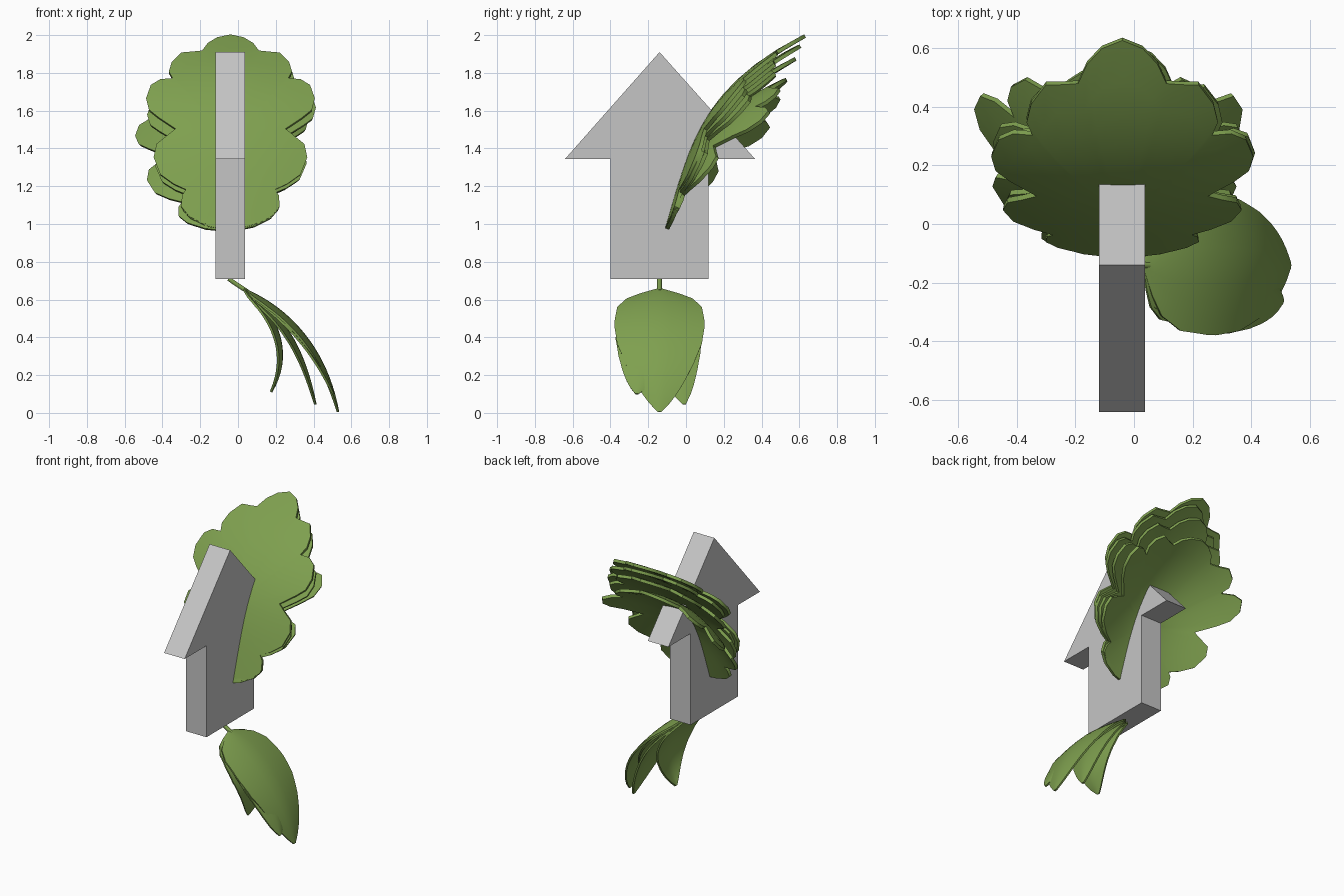
import bpy, bmesh, math
from mathutils import Matrix, Vector

if "Cube" in bpy.data.objects:
    bpy.data.objects.remove(bpy.data.objects["Cube"])


def material(name, rgb):
    m = bpy.data.materials.new(name)
    m.diffuse_color = (*rgb, 1)
    m.use_nodes = True
    m.node_tree.nodes["Principled BSDF"].inputs["Base Color"].default_value = m.diffuse_color
    return m


GREY = material("light grey", (0.56, 0.56, 0.56))
GREEN = material("leaf green", (0.21, 0.35, 0.078))


def make(name, verts, faces, mat, thick=0.0):
    me = bpy.data.meshes.new(name)
    me.from_pydata(verts, [], faces)
    bm = bmesh.new()
    bm.from_mesh(me)
    bmesh.ops.recalc_face_normals(bm, faces=bm.faces)
    bm.to_mesh(me)
    bm.free()
    me.materials.append(mat)
    ob = bpy.data.objects.new(name, me)
    bpy.context.collection.objects.link(ob)
    if thick:
        mod = ob.modifiers.new("thickness", 'SOLIDIFY')
        mod.thickness = thick
        mod.offset = 0
        bpy.ops.object.select_all(action='DESELECT')
        bpy.context.view_layer.objects.active = ob
        ob.select_set(True)
        bpy.ops.object.modifier_apply(modifier=mod.name)
        bpy.ops.object.shade_smooth_by_angle(angle=math.radians(40))
    return ob


# House-shaped block: one (y, z) profile extruded along x
profile = [(-0.40, 0.71), (0.12, 0.71), (0.12, 1.345), (0.365, 1.345),
           (-0.14, 1.91), (-0.64, 1.345), (-0.40, 1.345)]
n = len(profile)
verts = [(x, y, z) for x in (-0.12, 0.038) for y, z in profile]
faces = [tuple(range(n)), tuple(range(n, 2 * n))]
faces += [(i, (i + 1) % n, n + (i + 1) % n, n + i) for i in range(n)]
make("house_block", verts, faces, GREY)

# Lobed leaf: half outline (half width, height), mirrored, filled by rings
HALF = [(0, 1.995), (.07, 1.98), (.12, 1.95), (.15, 1.91), (.20, 1.905), (.26, 1.90),
        (.31, 1.85), (.325, 1.80), (.305, 1.765), (.37, 1.76), (.42, 1.73),
        (.445, 1.66), (.43, 1.60), (.38, 1.56), (.29, 1.50), (.34, 1.46),
        (.39, 1.42), (.405, 1.35), (.37, 1.26), (.30, 1.21), (.235, 1.18),
        (.255, 1.15), (.26, 1.09), (.22, 1.04), (.13, .99), (.05, .97), (0, .965)]
OUTLINE = HALF + [(-w, z) for w, z in HALF[-2:0:-1]]
BASE = Vector((-0.04, -0.105, 0.965))
CENTRE_Z, RINGS = 1.45, 7


def lobed_leaf(name, height, width, pitch, roll, curl):
    def place(w, z):
        t = (z - 0.965) / 1.035
        y = 0.3 * t + 0.445 * max(t, 0) ** 4
        # side lobes curl back, more so towards the top
        p = Vector((w * width, y * height + (0.25 + curl * t) * w * w, t * 1.035 * height))
        turn = Matrix.Rotation(math.radians(roll), 3, 'Y') @ Matrix.Rotation(math.radians(-pitch), 3, 'X')
        return BASE + turn @ p

    m = len(OUTLINE)
    verts = [place(0, CENTRE_Z)]
    for r in range(1, RINGS + 1):
        k = r / RINGS
        verts += [place(w * k, CENTRE_Z + (z - CENTRE_Z) * k) for w, z in OUTLINE]
    faces = [(0, 1 + i, 1 + (i + 1) % m) for i in range(m)]
    for r in range(RINGS - 1):
        a, b = 1 + r * m, 1 + (r + 1) * m
        faces += [(a + i, b + i, b + (i + 1) % m, a + (i + 1) % m) for i in range(m)]
    return make(name, verts, faces, GREEN, 0.02)


# Stack of lobed leaves, each further back, shorter and more curled
for i, spec in enumerate([(1.0, 1.0, 0, 0, 0), (.955, .96, 0.5, 2, .15),
                          (.90, .96, 1.5, -1, .45), (.81, 1.02, 3, -5, 1.4)]):
    lobed_leaf(f"lobed_leaf_{i + 1}", *spec)

# Pointed hanging leaves: a curved midrib with a width profile
WIDTHS = [(0, .03), (.04, .38), (.1, .72), (.2, .93), (.38, 1), (.55, .93),
          (.7, .75), (.82, .55), (.93, .3), (1, .04)]


def width_at(s):
    for (a, wa), (b, wb) in zip(WIDTHS, WIDTHS[1:]):
        if s <= b:
            return wa + (wb - wa) * (s - a) / (b - a)
    return WIDTHS[-1][1]


def hanging_leaf(name, p1, p2, p3, half_width, shift):
    pts = [Vector(p) for p in ((0.03, 0.655), p1, p2, p3)]
    rows, cols = 20, 8
    verts = []
    for r in range(rows + 1):
        s = r / rows
        q = 1 - s
        c = pts[0] * q**3 + pts[1] * 3 * q * q * s + pts[2] * 3 * q * s * s + pts[3] * s**3
        d = ((pts[1] - pts[0]) * q * q + (pts[2] - pts[1]) * 2 * q * s + (pts[3] - pts[2]) * s * s).normalized()
        for j in range(cols + 1):
            u = 2 * j / cols - 1
            w = width_at(s)
            drop = 0.03 * abs(u) ** 1.5 * w
            verts.append((c.x + d.y * drop, -0.14 + shift * s * s + u * w * half_width,
                          c.y - d.x * drop))
    k = cols + 1
    faces = [(r * k + j, r * k + j + 1, (r + 1) * k + j + 1, (r + 1) * k + j)
             for r in range(rows) for j in range(cols)]
    return make(name, verts, faces, GREEN, 0.012)


hanging_leaf("hanging_leaf_1", (.28, .55), (.47, .33), (.53, .005), .24, 0)
hanging_leaf("hanging_leaf_2", (.25, .55), (.42, .35), (.505, .10), .21, -.12)
hanging_leaf("hanging_leaf_3", (.20, .55), (.34, .40), (.41, .045), .20, .13)
hanging_leaf("hanging_leaf_4", (.16, .58), (.32, .35), (.175, .11), .20, 0)

# Stem joining the hanging leaves to the block
curve = bpy.data.curves.new("stem", 'CURVE')
curve.dimensions = '3D'
curve.bevel_depth = 0.013
curve.bevel_resolution = 1
curve.use_fill_caps = True
sp = curve.splines.new('POLY')
path = [(-0.05, -0.14, 0.71), (-0.01, -0.14, 0.682), (0.05, -0.14, 0.643)]
sp.points.add(len(path) - 1)
for p, co in zip(sp.points, path):
    p.co = (*co, 1)
curve.materials.append(GREEN)
bpy.context.collection.objects.link(bpy.data.objects.new("stem", curve))
